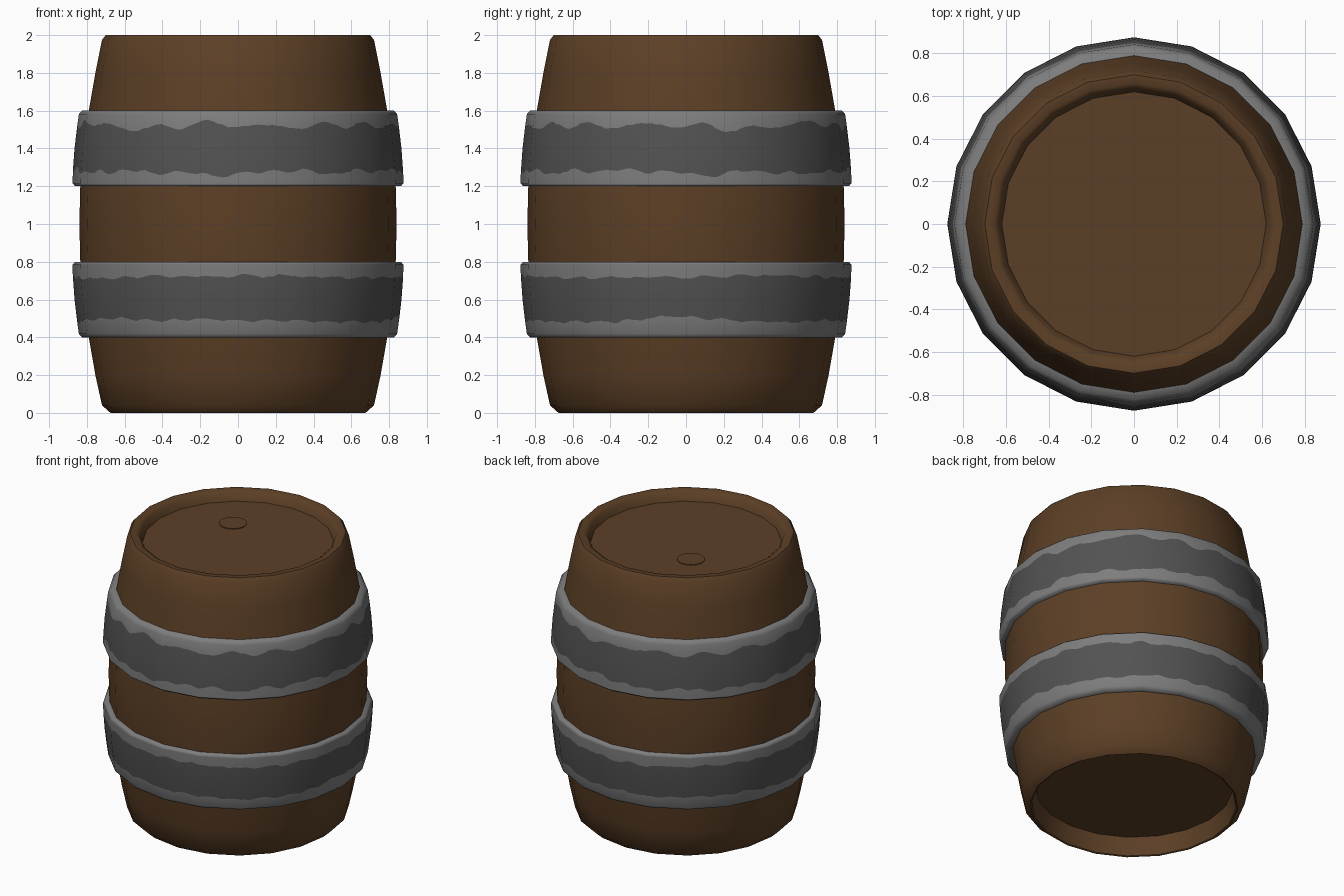
import bpy, bmesh, math, random

if "Cube" in bpy.data.objects:
    bpy.data.objects.remove(bpy.data.objects["Cube"])

random.seed(4)
SIDES = 20


def material(name, rgb):
    m = bpy.data.materials.new(name)
    m.diffuse_color = (*rgb, 1)
    m.use_nodes = True
    m.node_tree.nodes["Principled BSDF"].inputs["Base Color"].default_value = m.diffuse_color
    return m


brown = material("brown wood", (0.107, 0.050, 0.019))
light = material("worn light metal", (0.205, 0.205, 0.205))
dark = material("dark metal", (0.085, 0.085, 0.085))


def add_object(name, bm, mats):
    me = bpy.data.meshes.new(name)
    bm.to_mesh(me)
    bm.free()
    for m in mats:
        me.materials.append(m)
    ob = bpy.data.objects.new(name, me)
    bpy.context.collection.objects.link(ob)
    return ob


def smooth(ob, deg):
    bpy.ops.object.select_all(action='DESELECT')
    ob.select_set(True)
    bpy.context.view_layer.objects.active = ob
    bpy.ops.object.shade_smooth_by_angle(angle=math.radians(deg))


# Body: turned profile (radius, height) with recessed bottom and lid
profile = [(0.64, 0.13), (0.665, 0.005), (0.675, 0.0), (0.72, 0.04), (0.755, 0.2),
           (0.79, 0.4), (0.817, 0.6), (0.835, 0.8), (0.84, 1.0), (0.835, 1.2),
           (0.817, 1.4), (0.79, 1.6), (0.755, 1.8), (0.72, 1.975), (0.70, 2.0),
           (0.66, 2.0), (0.64, 1.985), (0.62, 1.935)]
bm = bmesh.new()
rings = [[bm.verts.new((r * math.cos(2 * math.pi * i / SIDES),
                        r * math.sin(2 * math.pi * i / SIDES), z))
          for i in range(SIDES)] for r, z in profile]
for a, b in zip(rings, rings[1:]):
    for i in range(SIDES):
        j = (i + 1) % SIDES
        bm.faces.new((a[i], a[j], b[j], b[i]))
bm.faces.new(rings[0][::-1])
bm.faces.new(rings[-1])
smooth(add_object("barrel_body", bm, [brown]), 40)

# Bung: round plug almost flush with the lid
bpy.ops.mesh.primitive_cylinder_add(vertices=24, radius=0.09, depth=0.012,
                                    location=(-0.185, 0.208, 1.934))
bung = bpy.context.object
bung.name = "lid_bung"
bung.data.materials.append(brown)
smooth(bung, 40)


# Ragged line around the hoop, for the edge of the worn metal
def ragged(count, base):
    waves = [(random.choice((3, 5, 7, 11, 17, 23, 31)), random.uniform(0, 6.28),
              random.uniform(0.003, 0.008)) for _ in range(6)]
    return [base + sum(a * math.sin(k * 2 * math.pi * i / count + p) for k, p, a in waves)
            + random.uniform(-0.004, 0.004) for i in range(count)]


# Hoop: bulging band on the same 20-sided outline, light along both edges
def hoop(name, z0, flip):
    sub = 10
    n = SIDES * sub

    def radius(t):                       # t from narrow edge 0 to wide edge 0.4
        return 0.84 + 0.036 * math.sin(min(t / 0.4, 1) * math.pi / 2)

    low, high = (0.09, 0.32) if not flip else (0.08, 0.325)
    rows = [[0.0] * n, [0.0] * n, [0.018] * n, ragged(n, low), [0.2] * n,
            ragged(n, high), [0.385] * n, [0.4] * n, [0.4] * n]
    insets = {0: 0.77, 1: 0.825, 7: 0.862, 8: 0.80}
    bm = bmesh.new()
    grid, normals = [], []
    half = math.pi / SIDES
    for k, row in enumerate(rows):
        ring = []
        for i, t in enumerate(row):
            a = 2 * math.pi * i / n
            r = insets.get(k, radius(t))
            r *= math.cos(half) / math.cos(a % (2 * half) - half)
            s = -1 if flip else 1
            z = z0 + (0.4 - t if flip else t)
            ring.append(bm.verts.new((r * math.cos(a), r * math.sin(a), z)))
            nz = {0: -1, 1: -0.8, 2: -0.3, 7: 0.8, 8: 1}.get(k, -0.14 * math.cos(t / 0.4 * 1.57))
            c = math.sqrt(1 - nz * nz)
            normals.append((c * math.cos(a), c * math.sin(a), nz * s))
        grid.append(ring)
    for k, (a, b) in enumerate(zip(grid, grid[1:])):
        for i in range(n):
            j = (i + 1) % n
            quad = (a[i], a[j], b[j], b[i])
            f = bm.faces.new(quad[::-1] if flip else quad)
            f.smooth = True
            f.material_index = 1 if k in (3, 4) else 0
    ob = add_object(name, bm, [light, dark])
    ob.data.normals_split_custom_set_from_vertices(normals)


hoop("lower_hoop", 0.4, False)
hoop("upper_hoop", 1.2, True)
